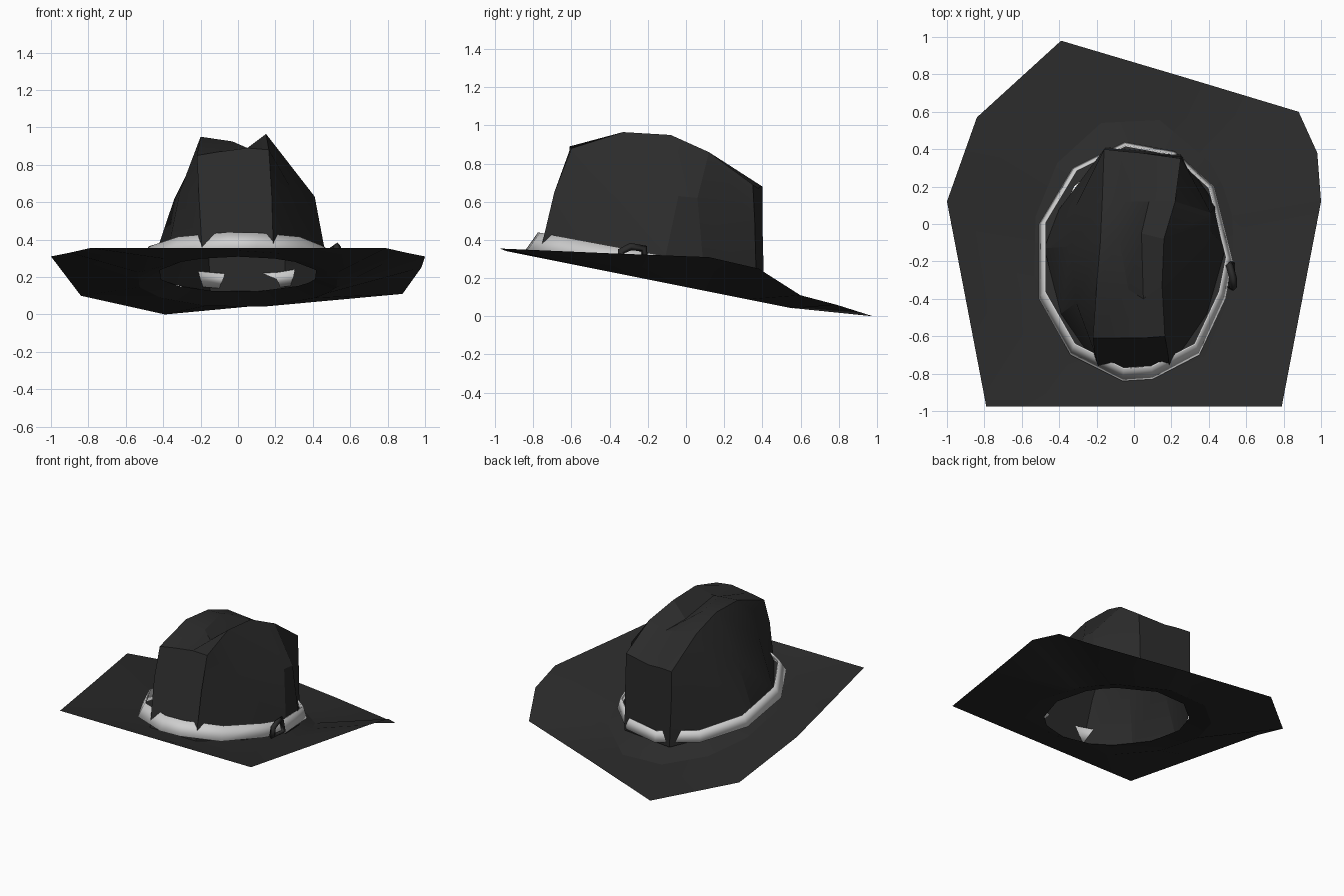
import bpy, bmesh, math
from mathutils import Vector

if "Cube" in bpy.data.objects:
    bpy.data.objects.remove(bpy.data.objects["Cube"])

CENTRE_Y = -0.18


def material(name, value):
    mat = bpy.data.materials.new(name)
    mat.use_nodes = True
    colour = (value, value, value, 1)
    mat.diffuse_color = colour
    shader = mat.node_tree.nodes["Principled BSDF"]
    shader.inputs["Base Color"].default_value = colour
    shader.inputs["Roughness"].default_value = 0.8
    return mat


felt = material("charcoal felt", 0.024)
ribbon = material("pale ribbon", 0.62)


def seat_height(y):
    # tilted plane where the crown meets the brim
    return 0.185 - 0.165 * y


def loft(name, rows, mat, closed=False, caps=False):
    # join equal-length rows of points with quads
    bm = bmesh.new()
    grid = [[bm.verts.new(p) for p in row] for row in rows]
    for a, b in zip(grid, grid[1:]):
        count = len(a)
        for i in range(count if closed else count - 1):
            j = (i + 1) % count
            bm.faces.new((a[i], a[j], b[j], b[i]))
    if caps:
        bm.faces.new(grid[0])
        bm.faces.new(grid[-1])
    bmesh.ops.recalc_face_normals(bm, faces=bm.faces)
    mesh = bpy.data.meshes.new(name)
    bm.to_mesh(mesh)
    bm.free()
    mesh.materials.append(mat)
    obj = bpy.data.objects.new(name, mesh)
    bpy.context.collection.objects.link(obj)
    bpy.ops.object.select_all(action="DESELECT")
    obj.select_set(True)
    bpy.context.view_layer.objects.active = obj
    bpy.ops.object.shade_smooth_by_angle(angle=math.radians(20))
    return obj


# Brim: uneven outer edge, sagging middle ring and oval head opening
edge = [(0, -.975, .355), (.4, -.975, .355), (.79, -.975, .355), (.9, -.4, .33),
        (1, .12, .31), (.98, .38, .25), (.88, .6, .11), (.25, .79, .06),
        (-.39, .98, 0), (-.84, .57, .1), (-1, .12, .31), (-.9, -.4, .33),
        (-.79, -.975, .355), (-.4, -.975, .355)]
sag, opening = [], []
for x, y, z in edge:
    angle = math.atan2(y - CENTRE_Y, x)
    across, along = math.cos(angle), math.sin(angle)
    y_in, y_mid = CENTRE_Y + 0.57 * along, CENTRE_Y + 0.76 * along
    opening.append((0.43 * across, y_in, seat_height(y_in)))
    sag.append((0.55 * across, y_mid, 0.153 - 0.2 * y_mid))
brim = loft("brim", [edge, sag, opening], felt, closed=True)

# Crown: cross-sections from front to back, each as left base, left shoulder,
# left ridge, left slope, valley, right ridge, right shoulder, right base
sections = [
    [(-.19, -.77), (-.21, -.69, .65), (-.22, -.61, .85), (-.1, -.61, .87),
     (.05, -.61, .89), (.165, -.6, .88), (.18, -.69, .65), (.19, -.77)],
    [(-.39, -.48), (-.31, -.42, .66), (-.2, -.33, .95), (-.03, -.35, .925),
     (.05, -.4, .89), (.15, -.33, .965), (.28, -.4, .68), (.39, -.48)],
    [(-.48, -.13), (-.34, -.12, .62), (-.18, -.1, .94), (-.08, -.08, .93),
     (.04, -.05, .85), (.16, -.08, .95), (.41, -.04, .63), (.49, -.13)],
    [(-.4, .08), (-.31, .1, .58), (-.17, .12, .86), (-.06, .12, .85),
     (.08, .12, .82), (.22, .12, .86), (.41, .06, .62), (.44, .1)],
    [(-.15, .41), (-.16, .4, .5), (-.16, .4, .68), (-.07, .39, .68),
     (.04, .38, .67), (.25, .35, .69), (.25, .36, .5), (.25, .37)],
]
rows = [[p if len(p) == 3 else (*p, seat_height(p[1])) for p in row] for row in sections]
crown = loft("crown", rows, felt, caps=True)

# Ribbon band: leaning ring that follows the tilt of the brim
outline = [(-.06, -.84), (.1, -.83), (.35, -.7), (.49, -.4), (.53, -.2), (.43, .2),
           (.22, .39), (-.05, .44), (-.33, .3), (-.51, 0), (-.51, -.4), (-.34, -.7)]
low = [(x, y, seat_height(y) + 0.025) for x, y in outline]
high = []
for x, y in outline:
    top_y = 0.935 * y + 0.01
    high.append((0.94 * x, top_y, seat_height(top_y) + 0.11 - 0.02 * y))
band = loft("ribbon_band", [low, high], ribbon, closed=True)
thickness = band.modifiers.new("thickness", "SOLIDIFY")
thickness.thickness = 0.01

# Small dark loop on the side of the band
curve = bpy.data.curves.new("band_loop", "CURVE")
curve.dimensions = "3D"
curve.bevel_depth = 0.02
curve.bevel_resolution = 0
spline = curve.splines.new("POLY")
path = [(.52, -.34, .27), (.53, -.34, .34), (.53, -.29, .365), (.51, -.22, .355), (.52, -.21, .26)]
spline.points.add(len(path) - 1)
for point, position in zip(spline.points, path):
    point.co = (*Vector(position), 1)
spline.use_cyclic_u = True
curve.materials.append(felt)
loop = bpy.data.objects.new("band_loop", curve)
bpy.context.collection.objects.link(loop)
